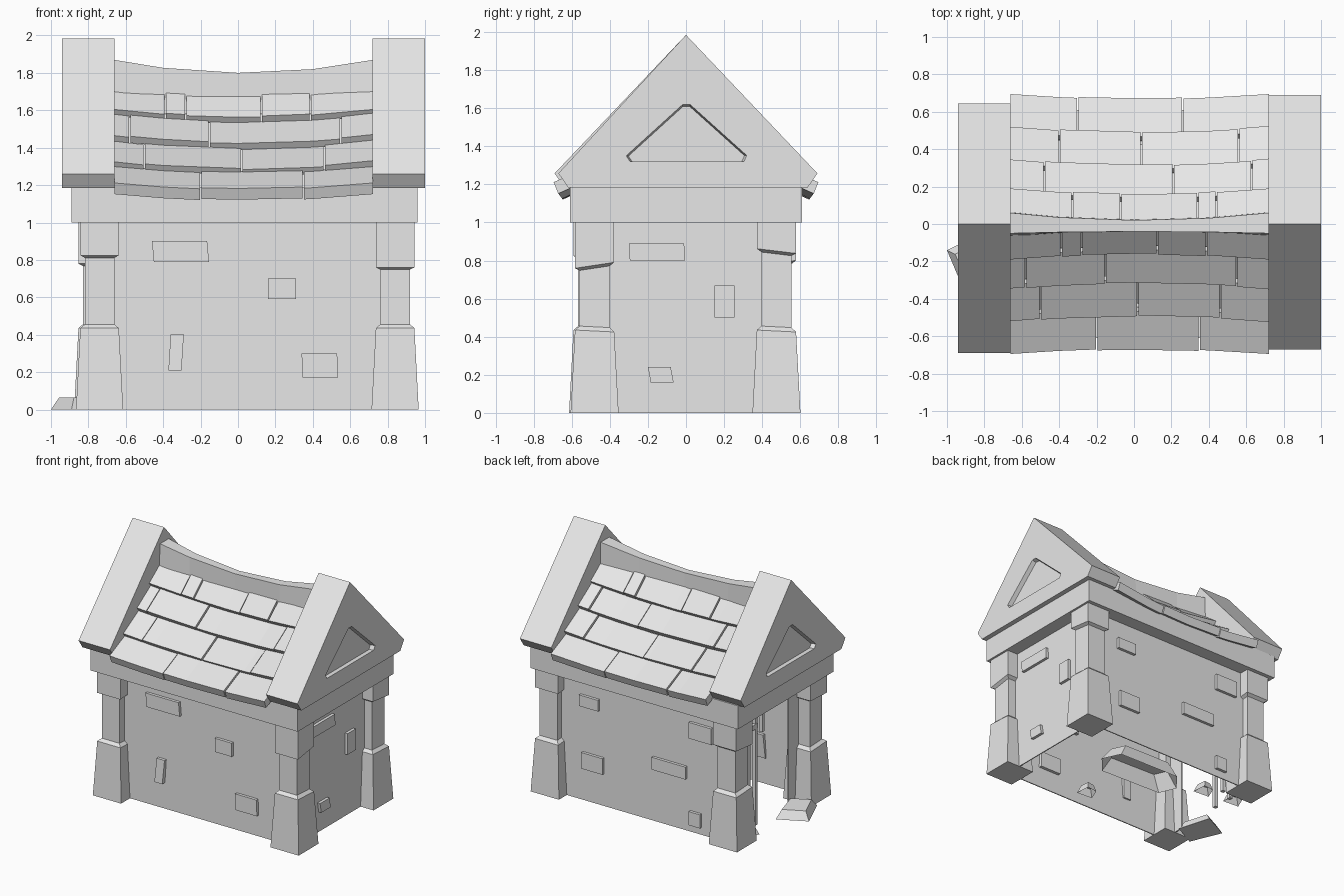
import bpy, bmesh, math
from mathutils import Vector

if "Cube" in bpy.data.objects:
    bpy.data.objects.remove(bpy.data.objects["Cube"])

stone = bpy.data.materials.new("pale_stone")
stone.diffuse_color = (0.8, 0.8, 0.8, 1)
stone.use_nodes = True
stone.node_tree.nodes["Principled BSDF"].inputs["Base Color"].default_value = stone.diffuse_color


def finish(name, bm):
    bmesh.ops.recalc_face_normals(bm, faces=bm.faces)
    me = bpy.data.meshes.new(name)
    bm.to_mesh(me)
    bm.free()
    me.materials.append(stone)
    ob = bpy.data.objects.new(name, me)
    bpy.context.collection.objects.link(ob)
    return ob


def loft(bm, rings, bottom=True):
    """Join equal-length rings of points and cap the ends."""
    vs = [[bm.verts.new(p) for p in r] for r in rings]
    n = len(vs[0])
    for a, b in zip(vs, vs[1:]):
        for i in range(n):
            j = (i + 1) % n
            bm.faces.new((a[i], a[j], b[j], b[i]))
    if bottom:
        bm.faces.new(vs[0])
    bm.faces.new(vs[-1])


def box(name, x0, x1, y0, y1, z0, z1, skew=0):
    bm = bmesh.new()
    loft(bm, [[(x0, y0, z), (x1, y0, z), (x1, y1, z), (x0, y1, z)] for z in (z0, z1)])
    if skew:  # lean sideways towards the bottom
        for v in bm.verts:
            if v.co.z < (z0 + z1) / 2:
                v.co.x += skew if y1 - y0 < 0.1 else 0
                v.co.y += skew if x1 - x0 < 0.1 else 0
    return finish(name, bm)


# Walls: thin sheets, the left end is the open doorway
box("front_wall", -0.74, 0.85, -0.50, -0.492, 0, 1.02)
box("back_wall", -0.74, 0.85, 0.492, 0.50, 0, 1.02)
box("right_wall", 0.842, 0.85, -0.495, 0.495, 0, 1.02)
box("door_jamb", -0.72, -0.71, -0.45, -0.28, 0, 1.02)
box("wall_beam", -0.89, 0.96, -0.61, 0.61, 1.0, 1.19)

# Loose bricks standing out of the walls: (low, high, bottom, top, skew)
front = [(-0.46, -0.165, .79, .90, .01), (.16, .31, .59, .70, 0),
         (-.36, -.29, .21, .40, -.012), (.34, .53, .17, .30, .005)]
back = [(.42, .59, .76, .85, 0), (-.59, -.39, .76, .89, 0), (.38, .57, .26, .39, 0),
        (-.36, -.06, .42, .52, 0), (-.49, -.39, .06, .17, 0)]
right = [(-.3, -.01, .80, .89, .005), (.15, .255, .50, .67, 0), (-.2, -.08, .16, .24, .015)]
for rows, y in ((front, -0.495), (back, 0.495)):
    for a, b, z0, z1, s in rows:
        box("brick", a, b, y - .028, y + .028, z0, z1, s)
for a, b, z0, z1, s in right:
    box("brick", .815, .873, a, b, z0, z1, s)

# Corner pillars with tapered foot, shaft and slightly tilted capital
for cx, cy, cap, tilt in ((.84, -.48, .775, .15), (-.74, -.488, .83, .05),
                          (.84, .475, .85, -.12), (-.75, .475, .79, .1)):
    bm = bmesh.new()
    rings = []
    for h, z, t in ((.126, 0, 0), (.103, .43, -.05), (.079, .452, -.05), (.079, cap - .015, tilt),
                    (.103, cap, tilt), (.103, 1.01, 0)):
        rings.append([(cx + sx * h, cy + sy * h, z + t * sy * h)
                      for sx, sy in ((-1, -1), (1, -1), (1, 1), (-1, 1))])
    loft(bm, rings)
    finish("corner_pillar", bm)

# Gable ends with a recessed triangle, narrowing inwards, on the outer face
def gable(name, x0, x1, yf, yb, outer, inward):
    prof = [(yf + .05, 1.185), (yf, 1.258), (0, 1.985), (yb, 1.258), (yb - .05, 1.185)]
    bm = bmesh.new()
    loft(bm, [[(x, y, z) for y, z in prof] for x in (x0, x1)])
    ob = finish(name, bm)
    tri = [(-.315, 1.35), (-.295, 1.32), (.305, 1.32), (.32, 1.352), (.022, 1.62), (-.018, 1.62)]
    bm = bmesh.new()
    loft(bm, [[(outer + d * inward, y * k, 1.32 + (z - 1.32) * k) for y, z in tri]
              for d, k in ((-.04, 1.04), (.035, .96))])
    cut = finish("recess_cutter", bm)
    cut.hide_render = True
    m = ob.modifiers.new("recess", 'BOOLEAN')
    m.operation, m.object, m.solver = 'DIFFERENCE', cut, 'EXACT'
    bpy.context.view_layer.objects.active = ob
    bpy.ops.object.modifier_apply(modifier=m.name)
    bpy.data.objects.remove(cut)

gable("right_gable", .72, 1.0, -.67, .69, 1.0, -1)
gable("left_gable", -.94, -.66, -.69, .645, -.94, 1)

# Sagging roof: sag is 0 at the gables and 1 mid-span
X0, X1 = -.665, .725
def sag(x):
    return 1 - ((x - .03) / .695) ** 2

def span(a, b):
    return [a] + [x for x in (-.4, 0, .4) if a + .03 < x < b - .03] + [b]

# Ridge beam and solid roof core hidden under the tiles
bm = bmesh.new()
loft(bm, [[(x, -.068 + .03 * sag(x), 1.58), (x, -.05 + .01 * sag(x), 1.87 - .07 * sag(x)),
           (x, .06 - .04 * sag(x), 1.87 - .07 * sag(x)), (x, .065 - .04 * sag(x), 1.58)]
          for x in span(X0, X1)])
finish("ridge_beam", bm)
bm = bmesh.new()
loft(bm, [[(x, -.56, 1.12 - .06 * sag(x)), (x, 0, 1.655 - .065 * sag(x)),
           (x, .56, 1.12 - .06 * sag(x))] for x in span(X0, X1)])
finish("roof_core", bm)

# Tile courses, top to bottom: (inner y, inner z, outer y, outer z, inner sag, lip dy, lip dz)
courses = [(.04, 1.715, .19, 1.605, .025, -.026, -.036),
           (.17, 1.58, .345, 1.465, .045, -.024, -.036),
           (.325, 1.435, .52, 1.325, .045, -.024, -.036),
           (.49, 1.305, .695, 1.212, .036, -.024, -.06)]
front_cuts = [(-.39, -.28, .125, .385), (-.58, -.155, .55), (-.5, .02, .46), (-.2, .35)]
back_cuts = [(-.33, -.07, .34, .44), (-.48, .21, .63), (-.4, .04, .56), (-.3, .26)]
for side, cuts in ((-1, front_cuts), (1, back_cuts)):
    for (ya, za, yb, zb, si, dy, dz), cs in zip(courses, cuts):
        edges = [X0, *cs, X1]
        so = min(si + .017, .042) if si > .04 or si < .03 else .036
        for k, (a, b) in enumerate(zip(edges, edges[1:])):
            lift = .006 * (k % 2)
            bm = bmesh.new()
            rings = []
            for x in span(a + .004, b - .004):
                pts = [(ya, za, si), (yb, zb, so), (yb + dy, zb + dz, so), (ya + dy, za + dz, si)]
                rings.append([(x, side * (y - .75 * (s * sag(x) - lift)), z - s * sag(x) + lift)
                              for y, z, s in pts])
            loft(bm, rings)
            finish("roof_tile", bm)

# Rubble blocks: a bottom outline shrunk towards the top
def rubble(name, pts, h, k=.65, bottom=True):
    c = sum((Vector(p) for p in pts), Vector((0, 0))) / len(pts)
    bm = bmesh.new()
    loft(bm, [[(*(c + (Vector(p) - c) * s), z) for p in pts] for s, z in ((1, 0), (k, h))], bottom)
    finish(name, bm)

rubble("doorway_slab", [(-1, -.14), (-.89, -.40), (-.70, -.30), (-.78, -.03)], .065, .72)
rubble("inner_slab", [(-.23, .02), (.32, 0), (.44, .14), (.37, .29), (-.18, .30), (-.29, .16)],
       .12, .75, False)
for x, y in ((.19, -.32), (-.48, .27), (-.75, .3)):
    rubble("small_rubble", [(x - .08, y - .05), (x + .06, y - .06), (x + .05, y + .06),
                            (x - .04, y + .05)], .06, bottom=False)

# Remains of the door: bars, some broken off
for y, z0, z1 in ((.30, 0, 1.01), (.22, .1, 1.01), (.13, 0, 1.01), (.04, .72, 1.01)):
    box("door_bar", -.72, -.69, y - .015, y + .015, z0, z1)
box("door_crossbar", -.725, -.685, .12, .38, .78, .82)
